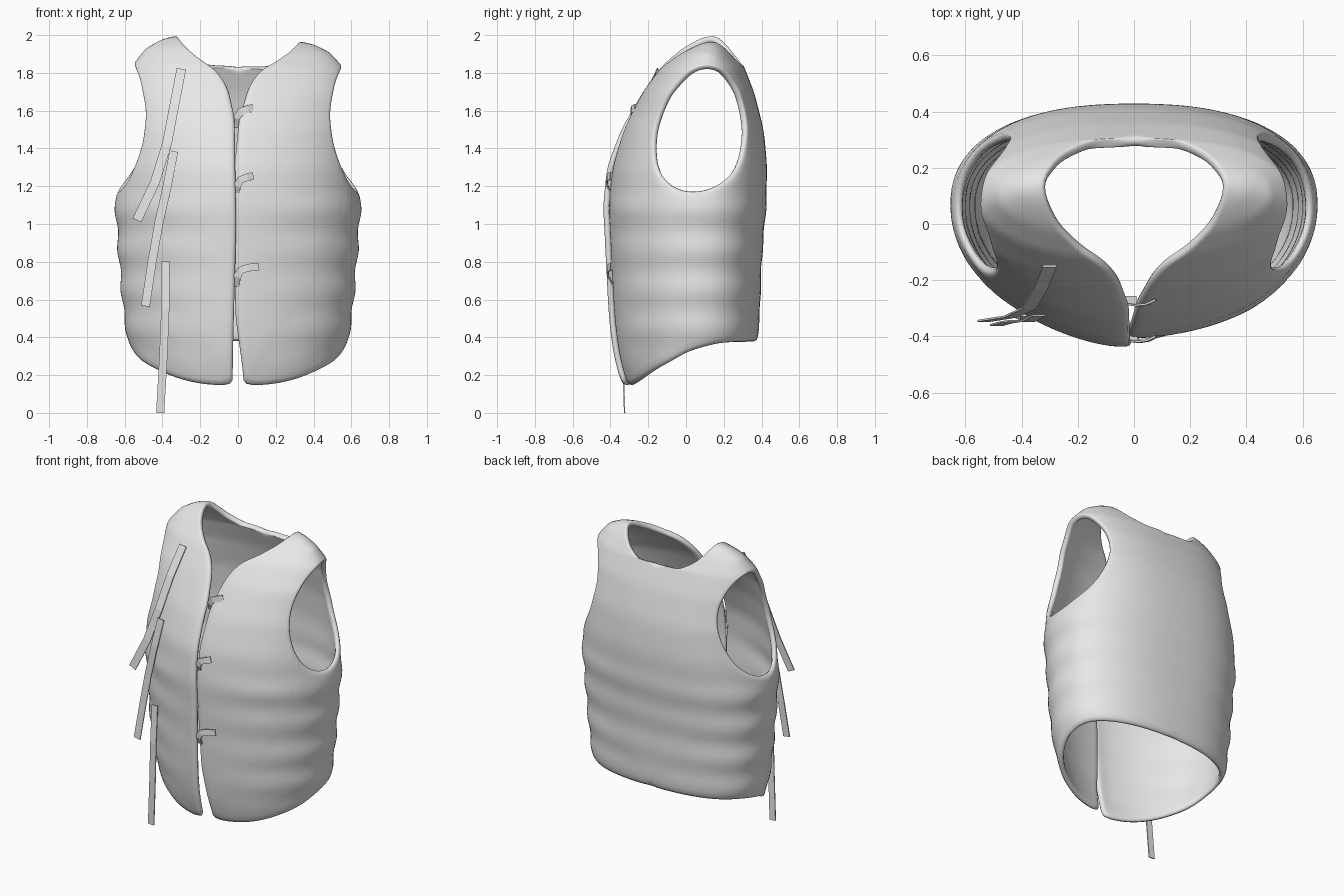
import bpy, bmesh, math
from mathutils import Vector

cube = bpy.data.objects.get("Cube")
if cube:
    bpy.data.objects.remove(cube)

GREY = (0.8, 0.8, 0.8, 1)
cloth = bpy.data.materials.new("grey_cloth")
cloth.use_nodes = True
cloth.diffuse_color = GREY
cloth.node_tree.nodes["Principled BSDF"].inputs["Base Color"].default_value = GREY

# Torso profile: height, half width, front depth, back depth
TORSO = [(.1, .5, -.30, .33), (.3, .565, -.355, .37), (.5, .605, -.38, .39),
         (.8, .63, -.395, .40), (1.1, .65, -.41, .425), (1.3, .635, -.39, .43),
         (1.5, .615, -.33, .412), (1.7, .6, -.23, .36), (1.84, .56, -.135, .305),
         (1.93, .49, -.045, .25), (1.98, .41, .035, .21), (2.015, .31, .14, .16)]
HEM = [(-.40, .125), (-.32, .14), (-.2, .22), (0, .32), (.2, .365), (.5, .375)]
NECK = [(0, .3, 1.825), (.15, .3, 1.84), (.25, .25, 1.89), (.3, .18, 1.96),
        (.305, .09, 1.97), (.27, -.01, 1.93), (.2, -.08, 1.87), (.1, -.14, 1.79),
        (.05, -.19, 1.71), (.015, -.26, 1.55)]
FRONT = [NECK[-1], (.008, -.4, 1.0), (.03, -.33, .13)]
BACK = [(0, .4, .375), NECK[0]]
RINGS = 16


def clamp(v):
    return max(0.0, min(1.0, v))


def lookup(table, key):
    """Linear interpolation of table rows by their first column."""
    key = max(table[0][0], min(table[-1][0], key))
    for a, b in zip(table, table[1:]):
        if key <= b[0]:
            t = (key - a[0]) / (b[0] - a[0])
            return [p + (q - p) * t for p, q in zip(a[1:], b[1:])]


def along(points, t):
    """Point at fraction t of a polyline's length."""
    pts = [Vector(p) for p in points]
    lengths = [(b - a).length for a, b in zip(pts, pts[1:])]
    d = t * sum(lengths)
    for a, b, l in zip(pts, pts[1:], lengths):
        if d <= l:
            return a.lerp(b, d / l)
        d -= l
    return pts[-1]


def inside(p):
    if p.z > TORSO[-1][0]:
        return False
    w, front, back = lookup(TORSO, p.z)
    mid = max(.06, (front + back) / 2)
    n, depth = (2.0, mid - front) if p.y < mid else (2.4, back - mid)
    return (abs(p.x) / w) ** n + (abs(p.y - mid) / depth) ** n < 1


def on_torso(q):
    """Push a point along its ray from the body axis to the torso surface."""
    axis = Vector((0, .06, min(q.z, 1.4)))
    lo, hi = .2, 3.0
    for _ in range(30):
        s = (lo + hi) / 2
        if inside(axis + (q - axis) * s):
            lo = s
        else:
            hi = s
    p = axis + (q - axis) * lo
    # quilted horizontal rolls, fading out at the chest and front edge
    fade = clamp((1.25 - p.z) / .15) * clamp((p.z - .25) / .1)
    if p.y < 0:
        fade *= clamp(abs(p.x) / .4)
    swell = 1 + .015 * fade * math.cos(2 * math.pi * (p.z - .435) / .212)
    return Vector((p.x * swell, .06 + (p.y - .06) * swell, p.z))


def hem_point(t):
    a = math.pi * t
    y = .05 - .38 * math.cos(a)
    x = .03 * (1 - t) + .6 * math.sin(a)
    return Vector((x, y, lookup(HEM, y)[0]))


def armhole_point(degrees):
    c, s = math.cos(math.radians(degrees)), math.sin(math.radians(degrees))
    return Vector((.57 - .02 * s, .09 + .288 * c + .05 * s, 1.516 + .34 * s))


# Rays running from the armhole out to back seam, neckline, front edge and hem
rays = []
for curve, count, start, end in (
        (lambda t: along(BACK, t), 24, -45, 50),
        (lambda t: along(NECK, t), 22, 50, 160),
        (lambda t: along(FRONT, t), 24, 160, 235),
        (hem_point, 18, 235, 315)):
    for i in range(count):
        t = i / count
        rays.append((armhole_point(start + (end - start) * t), curve(t)))


def vest_point(inner, outer, t, side):
    p = on_torso(inner.lerp(outer, t))
    if p.y < 0:
        near_edge = clamp(1.3 - p.x / .32) * clamp((1.7 - p.z) / .4)
        if side < 0:              # right panel lies slightly over the left one
            p.y -= .03 * near_edge
        else:                     # left panel tucks under it above the hem
            p.x -= .035 * near_edge * clamp((p.z - .2) / .3)
    if side > 0:                  # left shoulder sits a little lower
        p.z -= .1 * max(0, p.z - 1.7) * clamp(p.x / .3)
    p.x *= side
    return p


def add_object(name, bm):
    mesh = bpy.data.meshes.new(name)
    bm.to_mesh(mesh)
    bm.free()
    mesh.materials.append(cloth)
    obj = bpy.data.objects.new(name, mesh)
    bpy.context.collection.objects.link(obj)
    return obj


def thicken(obj, thickness, offset):
    mod = obj.modifiers.new("thickness", "SOLIDIFY")
    mod.thickness = thickness
    mod.offset = offset


# Vest body, both halves welded down the back
bm = bmesh.new()
for side in (1, -1):
    grid = [[bm.verts.new(vest_point(a, b, r / RINGS, side)) for a, b in rays]
            for r in range(RINGS + 1)]
    for r in range(RINGS):
        for k in range(len(rays)):
            n = (k + 1) % len(rays)
            quad = [grid[r][k], grid[r + 1][k], grid[r + 1][n], grid[r][n]]
            bm.faces.new(quad if side > 0 else quad[::-1])
seam = [v for v in bm.verts if v.co.y > 0 and abs(v.co.x) < .001]
bmesh.ops.remove_doubles(bm, verts=seam, dist=.0005)
for f in bm.faces:
    f.smooth = True
vest = add_object("vest_body", bm)
thicken(vest, .035, -1)
rounding = vest.modifiers.new("rounding", "SUBSURF")
rounding.levels = rounding.render_levels = 1


def ribbon(name, points, width):
    """Flat tape following a path, its broad side facing the front."""
    pts = [Vector(p) for p in points]
    bm = bmesh.new()
    rows = []
    for i, p in enumerate(pts):
        d = pts[min(i + 1, len(pts) - 1)] - pts[max(i - 1, 0)]
        across = Vector((-d.z, 0, d.x)).normalized() * width / 2
        rows.append((bm.verts.new(p + across), bm.verts.new(p - across)))
    for (a, b), (c, d) in zip(rows, rows[1:]):
        bm.faces.new((a, b, d, c))
    thicken(add_object(name, bm), .007, 0)


# Long loose ties on the right panel
ribbon("upper_tie", [(-.30, -.15, 1.82), (-.335, -.235, 1.64), (-.375, -.3, 1.43),
                     (-.44, -.33, 1.22), (-.535, -.345, 1.02)], .05)
ribbon("middle_tie", [(-.34, -.325, 1.385), (-.375, -.345, 1.2), (-.42, -.345, 1.0),
                      (-.455, -.35, .8), (-.49, -.36, .565)], .046)
ribbon("lower_tie", [(-.385, -.325, .8), (-.385, -.34, .55), (-.395, -.335, .3),
                     (-.412, -.325, 0)], .043)

# Short ties curling over the left edge
for name, z, y in (("upper", 1.6, -.27), ("middle", 1.24, -.4), ("lower", .76, -.395)):
    ribbon(name + "_loop", [(-.012, y + .01, z - .09), (-.006, y - .015, z - .04),
                            (.015, y - .02, z - .005), (.05, y - .015, z + .008),
                            (.11 if z < 1 else .08, y, z + .015)], .04)
